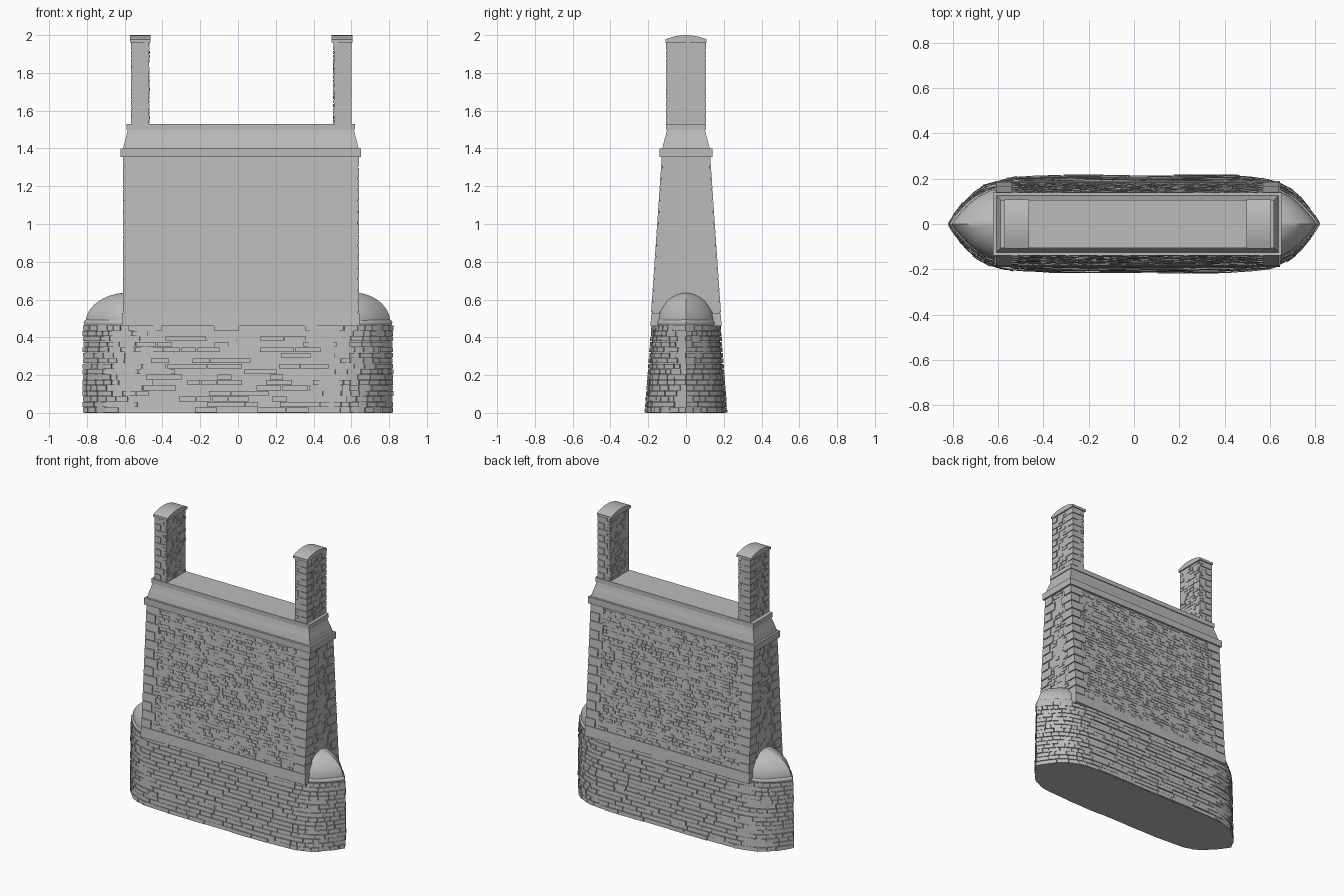
import bpy, bmesh, math, random
from mathutils import Vector

random.seed(4)
if "Cube" in bpy.data.objects:
    bpy.data.objects.remove(bpy.data.objects["Cube"])

stone = bpy.data.materials.new("grey_stone")
stone.use_nodes = True
GREY = (0.5, 0.5, 0.5, 1)
stone.diffuse_color = GREY
stone.node_tree.nodes["Principled BSDF"].inputs["Base Color"].default_value = GREY

LEFT, RIGHT = -0.61, 0.64          # ends of the tower
MID = (LEFT + RIGHT) / 2
BASE_TOP, WALL_LOW, WALL_TOP, DECK = 0.465, 0.53, 1.36, 1.53


def finish(name, bm, smooth=False):
    bmesh.ops.recalc_face_normals(bm, faces=bm.faces)
    mesh = bpy.data.meshes.new(name)
    bm.to_mesh(mesh)
    bm.free()
    mesh.materials.append(stone)
    obj = bpy.data.objects.new(name, mesh)
    bpy.context.collection.objects.link(obj)
    if smooth:
        bpy.ops.object.select_all(action='DESELECT')
        obj.select_set(True)
        bpy.context.view_layer.objects.active = obj
        bpy.ops.object.shade_smooth_by_angle(angle=math.radians(35))
    return obj


def loft(bm, rings):
    """Skin a stack of rings and close both ends."""
    rows = [[bm.verts.new(p) for p in ring] for ring in rings]
    n = len(rows[0])
    for low, high in zip(rows, rows[1:]):
        for i in range(n):
            j = (i + 1) % n
            bm.faces.new((low[i], low[j], high[j], high[i]))
    bm.faces.new(rows[0][::-1])
    bm.faces.new(rows[-1])


def rect(x0, x1, y0, y1, z):
    return [(x0, y0, z), (x1, y0, z), (x1, y1, z), (x0, y1, z)]


def block(bm, place, u0, u1, z0, z1, depth, back=-0.015):
    """One brick on a wall; place(u, z, d) maps wall space to model space."""
    loft(bm, [[place(u0, z, back), place(u1, z, back),
               place(u1, z, depth), place(u0, z, depth)] for z in (z0, z1)])


# ---- Base with pointed rounded ends
nose = [(0.82, 0), (0.80, 0.035), (0.775, 0.07), (0.74, 0.115), (0.70, 0.152),
        (0.65, 0.182), (0.59, 0.202), (0.50, 0.213), (0.40, 0.216)]
side = [Vector(p) for p in nose] + [Vector((-x, y)) for x, y in nose[::-1]]
lengths = [(b - a).length for a, b in zip(side, side[1:])]
TOTAL = sum(lengths)


def taper(z):
    return 1 - 0.35 * z


def outline(inset, z):
    kx, ky = 1 - inset / 0.82, (1 - inset / 0.216) * taper(z)
    half = [(p.x * kx, p.y * ky, z) for p in side]
    return half + [(x, -y, z) for x, y, _ in half[-2:0:-1]]


def on_side(u, sign):
    def locate(u):
        for a, b, length in zip(side, side[1:], lengths):
            if u <= length or b is side[-1]:
                t = (b - a) / length
                return a + t * u, Vector((t.y, -t.x))
            u -= length
    p, n = locate(u)
    return p, n


def base_place(sign):
    def place(u, z, d):
        p, n = on_side(u, sign)
        q = p + n * d
        return (q.x, sign * q.y * taper(z), z)
    return place


bm = bmesh.new()
loft(bm, [outline(0.008, 0), outline(0.008, BASE_TOP)])
finish("base_core", bm)

bm = bmesh.new()
COURSES = 16
step = BASE_TOP / COURSES
for sign in (1, -1):
    place = base_place(sign)
    for row in range(COURSES):
        u = 0
        while u < TOTAL - 0.001:
            curved = min(u, TOTAL - u) < 0.33
            size = random.uniform(0.035, 0.08) if curved else random.uniform(0.07, 0.22)
            end = u + size if TOTAL - u - size > 0.03 else TOTAL
            block(bm, place, u + 0.002, end - 0.002, row * step + 0.0015,
                  (row + 1) * step - 0.0015, random.uniform(-0.003, 0.004))
            u = end
finish("base_bricks", bm)

# ---- Rounded rim on the base, and the plinth under the tower
bm = bmesh.new()
loft(bm, [outline(i, z) for i, z in ((0.012, 0.46), (0.004, 0.47), (0.003, 0.48),
                                     (0.008, 0.489), (0.018, 0.495))])
finish("base_rim", bm, True)
bm = bmesh.new()
loft(bm, [rect(LEFT - 0.004, RIGHT + 0.004, -w, w, z)
          for z, w in ((0.46, 0.189), (WALL_LOW, 0.183))])
finish("plinth", bm)

# ---- Domed caps over the pointed ends
for name, s, edge in (("left_end_cap", 1, RIGHT), ("right_end_cap", -1, LEFT)):
    bm = bmesh.new()
    apex = edge - s * 0.03
    tip = [(x, y * 0.81) for x, y in nose if x > 0.55]
    tip += [(x, -y) for x, y in tip[:0:-1]]
    rings = []
    for i in range(13):
        a = math.radians(89) * i / 12
        k, z = math.cos(a), 0.49 + 0.147 * math.sin(a) ** 1.1
        rings.append([(apex + (s * (x - 0.015) - apex) * k, y * k, z) for x, y in tip])
    loft(bm, rings)
    finish(name, bm, True)


# ---- Tower walls: smooth core with rough bricks standing proud
def half_depth(z):
    return 0.178 + (0.121 - 0.178) * (z - WALL_LOW) / (WALL_TOP - WALL_LOW)


bm = bmesh.new()
loft(bm, [rect(LEFT + 0.007, RIGHT - 0.007, -half_depth(z), half_depth(z), z)
          for z in (WALL_LOW - 0.02, WALL_TOP)])
finish("tower_core", bm)


def rubble(bm, place, span, z0, z1, rows, fill):
    """Random small bricks; span(z) gives the wall's ends at a height."""
    h = (z1 - z0) / rows
    for row in range(rows):
        z = z0 + row * h
        u, stop = span(z)
        while u < stop - 0.01:
            end = min(u + random.uniform(0.018, 0.05), stop)
            if random.random() < fill:
                block(bm, place, u + 0.002, end - 0.002, z + 0.002, z + h - 0.002,
                      random.uniform(0.001, 0.005), -0.004)
            u = end


def face_x(x, s):
    return lambda u, z, d: (x + s * d, u, z)


bm = bmesh.new()
for s in (1, -1):
    rubble(bm, lambda u, z, d: (u, s * (half_depth(z) + d), z),
           lambda z: (LEFT + 0.085, RIGHT - 0.085), WALL_LOW, WALL_TOP, 38, 0.7)
    rubble(bm, face_x(RIGHT - 0.007 if s > 0 else LEFT + 0.007, s),
           lambda z: (0.055 - half_depth(z), half_depth(z) - 0.055),
           WALL_LOW, WALL_TOP, 38, 0.45)
finish("tower_bricks", bm)


# ---- Corner stones, alternately long and short
def quoins(bm, x, inward, depth, z0, z1, rows, long, short):
    h = (z1 - z0) / rows
    for row in range(rows):
        a, b = (long, short) if row % 2 else (short, long)
        lo, hi = z0 + row * h + 0.003, z0 + (row + 1) * h - 0.003
        for s in (1, -1):
            rings = []
            for z in (lo, hi):
                y0, y1 = sorted((s * depth(z), s * (depth(z) - b)))
                x0, x1 = sorted((x, x + inward * a))
                rings.append(rect(x0, x1, y0, y1, z))
            loft(bm, rings)


bm = bmesh.new()
for x, inward in ((LEFT, 1), (RIGHT, -1)):
    quoins(bm, x, inward, lambda z: half_depth(z) + 0.007, WALL_LOW, WALL_TOP, 14, 0.1, 0.07)
finish("tower_corner_stones", bm)

# ---- Cornice: flat band, hollow slope and deck slab
bm = bmesh.new()
profile = ((1.355, 0.139), (1.40, 0.139), (1.40, 0.125), (1.415, 0.122), (1.44, 0.116),
           (1.47, 0.107), (1.50, 0.1), (1.50, 0.106), (DECK, 0.106))
loft(bm, [rect(MID - 0.498 - w, MID + 0.498 + w, -w, w, z) for z, w in profile])
finish("cornice", bm)

# ---- Two posts on the deck, each with a crowned cap
POST_TOP, HALF = 1.962, 0.1
for name, outer, inward in (("right_post", -0.567, 1), ("left_post", 0.602, -1)):
    x0, x1 = sorted((outer + inward * 0.005, outer + inward * 0.095))
    bm = bmesh.new()
    loft(bm, [rect(x0, x1, -HALF, HALF, z) for z in (DECK - 0.01, POST_TOP)])
    finish(name + "_core", bm)

    bm = bmesh.new()
    quoins(bm, outer, inward, lambda z: HALF + 0.005, DECK, POST_TOP, 10, 0.07, 0.048)
    finish(name + "_corner_stones", bm)

    bm = bmesh.new()
    for x, s, keep in ((x0, -1, 0.06 if inward > 0 else 0), (x1, 1, 0.06 if inward < 0 else 0)):
        rubble(bm, face_x(x, s), lambda z: (keep - HALF, HALF - keep), DECK, POST_TOP, 20, 0.6)
    inner = outer + inward * 0.095
    strip = sorted((inner, inner - inward * 0.026))
    for s in (1, -1):
        rubble(bm, lambda u, z, d: (u, s * (HALF + d), z), lambda z: strip,
               DECK, POST_TOP, 20, 0.8)
    finish(name + "_bricks", bm)

    bm = bmesh.new()
    arch = [(-0.108 + 0.027 * i, 0) for i in range(9)]
    section = [(-0.108, POST_TOP), (0.108, POST_TOP)]
    section += [(y, 2.0 - 0.022 * (y / 0.108) ** 2) for y, _ in arch[::-1]]
    loft(bm, [[(x, y, z) for y, z in section] for x in (x0 - 0.011, x1 + 0.009)])
    finish(name + "_cap", bm, True)
